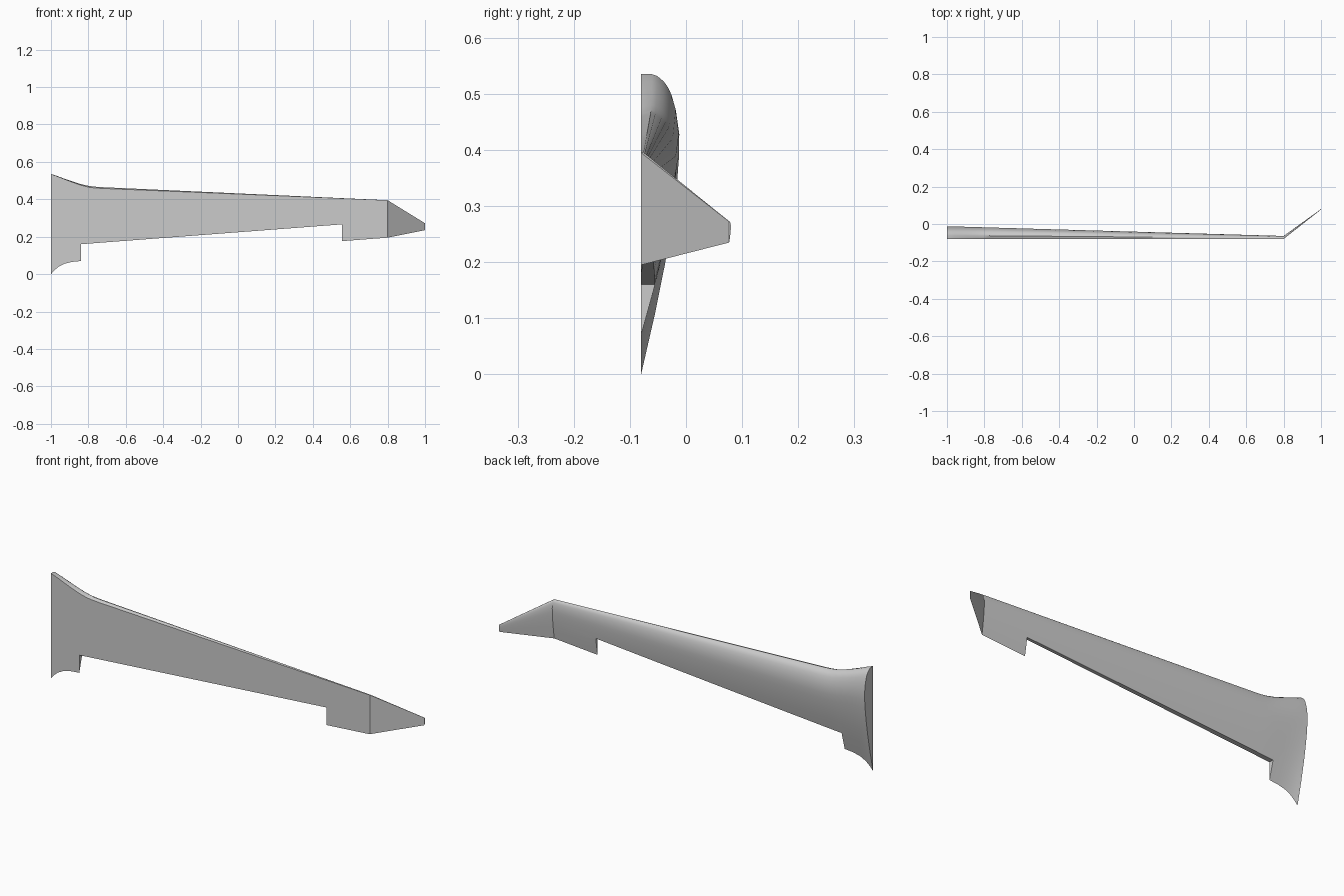
import bpy
import bmesh
import math

cube = bpy.data.objects.get("Cube")
if cube:
    bpy.data.objects.remove(cube, do_unlink=True)

grey = bpy.data.materials.new("plain_grey")
grey.use_nodes = True
colour = (0.6, 0.6, 0.6, 1)
grey.diffuse_color = colour
grey.node_tree.nodes["Principled BSDF"].inputs["Base Color"].default_value = colour

FRONT = -0.08
BREAK = 0.8  # where the winglet starts

# Upper airfoil surface: (chord fraction, share of full thickness)
AIRFOIL = [(0, 0.28), (0.006, 0.42), (0.025, 0.6), (0.045, 0.71), (0.07, 0.8),
           (0.12, 0.91), (0.2, 1), (0.28, 0.99), (0.365, 0.94), (0.5, 0.8),
           (0.63, 0.63), (0.8, 0.36), (1, 0)]
# Root fillets: (x, leading edge z, trailing edge z)
ROOT = [(-1, 0.535, 0), (-0.98, 0.529, 0.022), (-0.96, 0.522, 0.039),
        (-0.93, 0.511, 0.055), (-0.89, 0.497, 0.065), (-0.84, 0.481, 0.07),
        (-0.8, 0.472, 0.073), (-0.77, 0.468, 0.076), (-0.73, 0.465, 0.079)]


def section(x, front, top, bottom, thick, drop=0):
    """Closed airfoil outline with a flat front face."""
    ring = [(x, front, top - drop)]
    ring += [(x, front + thick * h, top + (bottom - top) * t) for t, h in AIRFOIL]
    return ring


def add_object(name, bm):
    bmesh.ops.recalc_face_normals(bm, faces=bm.faces)
    mesh = bpy.data.meshes.new(name)
    bm.to_mesh(mesh)
    bm.free()
    mesh.materials.append(grey)
    obj = bpy.data.objects.new(name, mesh)
    bpy.context.collection.objects.link(obj)
    return obj


def loft(name, rings):
    bm = bmesh.new()
    rows = [[bm.verts.new(p) for p in ring] for ring in rings]
    for a, b in zip(rows, rows[1:]):
        for i in range(len(a)):
            j = (i + 1) % len(a)
            bm.faces.new((a[i], a[j], b[j], b[i]))
    bm.faces.new(rows[0])
    bm.faces.new(rows[-1])
    return add_object(name, bm)


def activate(obj):
    bpy.ops.object.select_all(action="DESELECT")
    obj.select_set(True)
    bpy.context.view_layer.objects.active = obj


def thickness(x):
    return 0.068 + (0.016 - 0.068) * (x + 1) / (BREAK + 1)


# Main wing panel, straight taper outboard of the root fillets
stations = list(ROOT)
x0, top0, low0 = ROOT[-1]
for i in range(1, 7):
    f = i / 6
    stations.append((x0 + (BREAK - x0) * f, top0 + (0.395 - top0) * f,
                     low0 + (0.195 - low0) * f))
rings = []
for x, top, low in stations:
    drop = 0.007 * min(1, (x + 1) / 0.2) * (BREAK - x) / BREAK / 2
    rings.append(section(x, FRONT, top, low, thickness(x), drop))
wing = loft("wing_panel", rings)

# Flap bay cut out of the trailing edge
bm = bmesh.new()
outline = [(-0.84, -0.1), (0.555, -0.1), (0.555, 0.266), (-0.84, 0.16)]
face = bm.faces.new([bm.verts.new((x, -0.2, z)) for x, z in outline])
sweep = bmesh.ops.extrude_face_region(bm, geom=[face])
moved = [v for v in sweep["geom"] if isinstance(v, bmesh.types.BMVert)]
bmesh.ops.translate(bm, verts=moved, vec=(0, 0.4, 0))
cutter = add_object("flap_bay_cutter", bm)
cutter.hide_render = True
cut = wing.modifiers.new("flap_bay", "BOOLEAN")
cut.operation = "DIFFERENCE"
cut.solver = "EXACT"
cut.object = cutter
activate(wing)
bpy.ops.object.modifier_apply(modifier=cut.name)
bpy.data.objects.remove(cutter, do_unlink=True)

# Swept-back winglet
winglet = loft("winglet", [
    section(BREAK, FRONT, 0.395, 0.195, thickness(BREAK)),
    section(1, 0.077, 0.272, 0.235, 0.003)])

for obj in (wing, winglet):
    activate(obj)
    bpy.ops.object.shade_smooth_by_angle(angle=math.radians(35))
